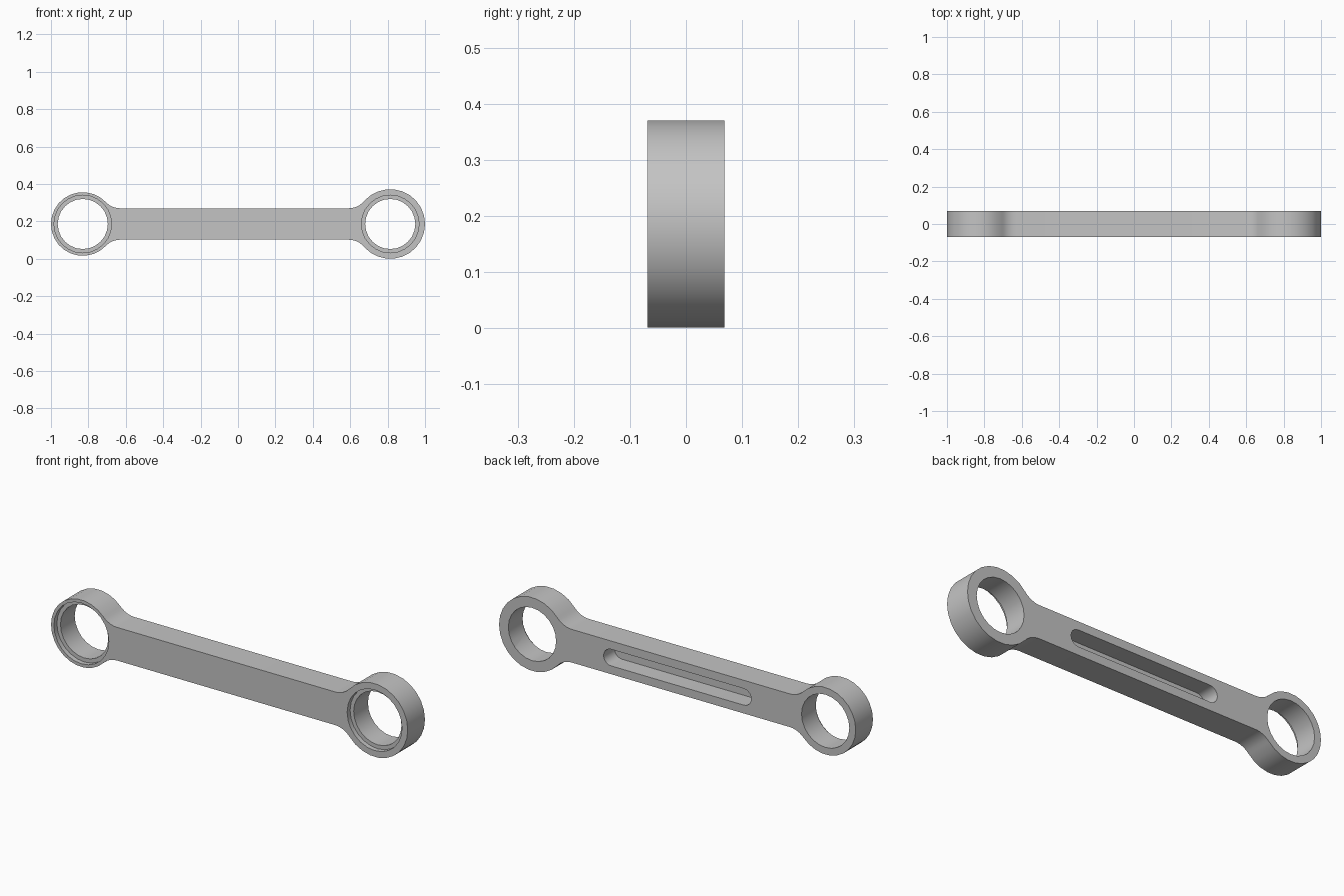
import bpy, bmesh
from math import atan2, cos, sin, sqrt, pi

cube = bpy.data.objects.get("Cube")
if cube:
    bpy.data.objects.remove(cube, do_unlink=True)

MID_Z = 0.186        # height of the long axis
HALF_Y = 0.069       # half thickness
HALF_BAR = 0.084     # half height of the bar
FILLET = 0.107       # blend between bar and rings
BORE = 0.134
RECESS = 0.154
ENDS = [(0.814, 0.186, 1), (-0.83, 0.17, -1)]   # centre x, ring radius, outward side


def arc(cx, cz, r, a0, a1, n):
    return [(cx + r * cos(a0 + (a1 - a0) * i / n),
             cz + r * sin(a0 + (a1 - a0) * i / n)) for i in range(n + 1)]


def prism(name, points, y0, y1):
    """Extrude an x-z outline from y0 to y1."""
    bm = bmesh.new()
    face = bm.faces.new([bm.verts.new((x, y0, z + MID_Z)) for x, z in points])
    ext = bmesh.ops.extrude_face_region(bm, geom=[face])
    verts = [v for v in ext["geom"] if isinstance(v, bmesh.types.BMVert)]
    bmesh.ops.translate(bm, verts=verts, vec=(0, y1 - y0, 0))
    bmesh.ops.recalc_face_normals(bm, faces=bm.faces[:])
    mesh = bpy.data.meshes.new(name)
    bm.to_mesh(mesh)
    bm.free()
    obj = bpy.data.objects.new(name, mesh)
    bpy.context.collection.objects.link(obj)
    return obj


def end_outline(radius):
    """Fillet, ring arc and fillet of one end, pointing along +x."""
    rise = HALF_BAR + FILLET
    run = sqrt((radius + FILLET) ** 2 - rise ** 2)
    upper = arc(-run, rise, FILLET, -pi / 2, atan2(-rise, run), 6)
    a = atan2(rise, -run)
    ring = arc(0, 0, radius, a, -a, 20)
    lower = [(x, -z) for x, z in reversed(upper)]
    return upper + ring[1:-1] + lower


def cut(target, cutter):
    cutter.hide_render = True
    mod = target.modifiers.new("cut", 'BOOLEAN')
    mod.operation = 'DIFFERENCE'
    mod.solver = 'EXACT'
    mod.object = cutter
    bpy.context.view_layer.objects.active = target
    bpy.ops.object.modifier_apply(modifier=mod.name)
    bpy.data.objects.remove(cutter, do_unlink=True)


# Bar with a ring at each end
outline = []
for cx, radius, side in ENDS:
    outline += [(cx + side * x, side * z) for x, z in end_outline(radius)]
rod = prism("connecting_rod", outline, -HALF_Y, HALF_Y)

# Through bores, with a shallow recess on the front
for cx, radius, side in ENDS:
    for r, y1 in ((BORE, 0.2), (RECESS, -HALF_Y + 0.024)):
        cut(rod, prism("bore_cutter", arc(cx, 0, r, 0, 2 * pi, 24)[:-1], -0.2, y1))

# Round-ended slot in the back of the bar
slot_r, slot_x = 0.042, 0.372
slot = arc(slot_x, 0, slot_r, -pi / 2, pi / 2, 10) + arc(-slot_x, 0, slot_r, pi / 2, 3 * pi / 2, 10)
cut(rod, prism("slot_cutter", slot, HALF_Y - 0.088, 0.2))

# Plain grey metal
grey = bpy.data.materials.new("grey_metal")
grey.use_nodes = True
colour = (0.55, 0.55, 0.55, 1)
grey.diffuse_color = colour
grey.node_tree.nodes["Principled BSDF"].inputs["Base Color"].default_value = colour
rod.data.materials.clear()
rod.data.materials.append(grey)

# Smooth curved walls, keep the rims sharp
bpy.ops.object.select_all(action='DESELECT')
rod.select_set(True)
bpy.context.view_layer.objects.active = rod
bpy.ops.object.shade_smooth_by_angle(angle=pi / 6)
